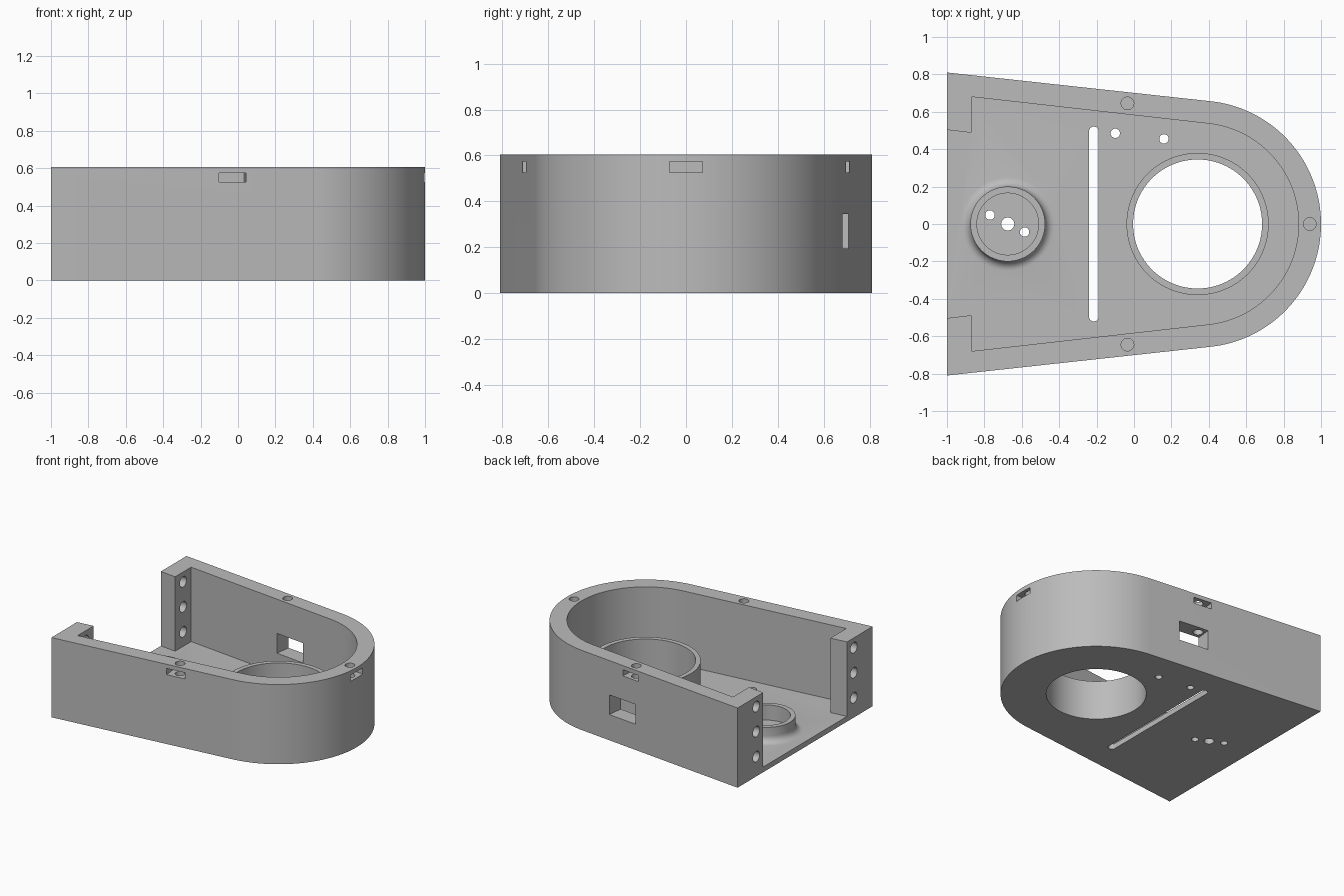
import bpy, bmesh, math
from mathutils import Matrix, Vector

cube = bpy.data.objects.get("Cube")
if cube:
    bpy.data.objects.remove(cube, do_unlink=True)

HEIGHT, FLOOR = 0.605, 0.04
CX = 0.34                       # centre of the rounded end
TAPER = math.atan(0.109)        # slant of the side walls

grey = bpy.data.materials.new("grey plastic")
grey.use_nodes = True
colour = (0.5, 0.5, 0.5, 1)
grey.diffuse_color = colour
grey.node_tree.nodes["Principled BSDF"].inputs["Base Color"].default_value = colour


def finish(name, bm):
    bmesh.ops.recalc_face_normals(bm, faces=bm.faces)
    mesh = bpy.data.meshes.new(name)
    bm.to_mesh(mesh)
    bm.free()
    mesh.materials.append(grey)
    ob = bpy.data.objects.new(name, mesh)
    bpy.context.collection.objects.link(ob)
    return ob


def prism(name, points, z0, z1):
    bm = bmesh.new()
    face = bm.faces.new([bm.verts.new((x, y, z0)) for x, y in points])
    up = bmesh.ops.extrude_face_region(bm, geom=[face])["geom"]
    bmesh.ops.translate(bm, vec=(0, 0, z1 - z0),
                        verts=[v for v in up if isinstance(v, bmesh.types.BMVert)])
    return finish(name, bm)


def arc(cx, cy, r, start, end, steps):
    angles = [start + (end - start) * i / steps for i in range(steps + 1)]
    return [(cx + r * math.cos(a), cy + r * math.sin(a)) for a in angles]


def cylinder(name, x, y, r, z0, z1, steps=32):
    return prism(name, arc(x, y, r, 0, math.tau, steps)[:-1], z0, z1)


def box(name, centre, size, turn=0):
    bm = bmesh.new()
    m = Matrix.Translation(centre) @ Matrix.Rotation(turn, 4, "Z") @ Matrix.Diagonal((*size, 1))
    bmesh.ops.create_cube(bm, size=1, matrix=m)
    return finish(name, bm)


def lathe(name, x, y, profile, steps=64):
    bm = bmesh.new()
    rings = [[bm.verts.new((px, py, z)) for px, py in arc(x, y, r, 0, math.tau, steps)[:-1]]
             for r, z in profile]
    for low, high in zip(rings, rings[1:]):
        for i in range(steps):
            j = (i + 1) % steps
            bm.faces.new((low[i], low[j], high[j], high[i]))
    bm.faces.new(rings[0])
    bm.faces.new(rings[-1])
    return finish(name, bm)


def combine(target, tool, operation):
    mod = target.modifiers.new("cut", "BOOLEAN")
    mod.operation, mod.solver, mod.object = operation, "EXACT", tool
    graph = bpy.context.evaluated_depsgraph_get()
    mesh = bpy.data.meshes.new_from_object(target.evaluated_get(graph))
    target.modifiers.clear()
    target.data = mesh
    bpy.data.objects.remove(tool, do_unlink=True)


def rounded_end(r):
    sweep = math.pi / 2 - TAPER
    return arc(CX, 0, r, -sweep, sweep, 72)


# Tapered body with a round end
outer = rounded_end(0.66)
housing = prism("housing", [(-1, -0.81)] + outer + [(-1, 0.81)], 0, HEIGHT)

# Cavity, leaving the floor, the walls and two end posts
half = [(-0.87, 0.68), (-0.87, 0.488), (-1.1, 0.515)]
cavity = rounded_end(0.54) + half + [(x, -y) for x, y in reversed(half)]
combine(housing, prism("cavity", cavity, FLOOR, 1), "DIFFERENCE")

# Large collar and the filleted small boss
combine(housing, cylinder("collar", CX, 0, 0.38, 0.02, 0.3, 96), "UNION")
fillet = [(0.25 + 0.05 * math.cos(a), 0.09 + 0.05 * math.sin(a))
          for a in [math.radians(270 - 15 * i) for i in range(7)]]
combine(housing, lathe("boss", -0.675, 0, [(0.25, 0.02)] + fillet + [(0.2, 0.155)]), "UNION")
combine(housing, cylinder("boss_pocket", -0.675, 0, 0.165, FLOOR, 1, 64), "DIFFERENCE")
combine(housing, cylinder("collar_bore", CX, 0, 0.345, -1, 1, 96), "DIFFERENCE")

# Floor holes and long slot
for x, y, r in [(-0.675, 0, 0.035), (-0.77, 0.048, 0.025), (-0.585, -0.043, 0.025),
                (-0.1, 0.485, 0.025), (0.16, 0.455, 0.025)]:
    combine(housing, cylinder("floor_hole", x, y, r, -1, 0.1), "DIFFERENCE")
slot = arc(-0.215, 0.495, 0.026, 0, math.pi, 12) + arc(-0.215, -0.495, 0.026, math.pi, math.tau, 12)
combine(housing, prism("floor_slot", slot, -1, 0.1), "DIFFERENCE")

# Window in the back wall
combine(housing, box("window", (0.04, 0.64, 0.27), (0.24, 0.3, 0.15), -TAPER), "DIFFERENCE")

# Nut slots and vertical screw holes in the rim
for x, y, turn in [(-0.035, 0.645, -TAPER), (-0.035, -0.645, TAPER), (0.94, 0, math.pi / 2)]:
    out = Vector((x - CX, y, 0)) if y == 0 else Vector((math.sin(TAPER), math.copysign(math.cos(TAPER), y), 0))
    centre = Vector((x, y, 0.55)) + out.normalized() * 0.04
    combine(housing, box("nut_slot", centre, (0.145, 0.16, 0.047), turn), "DIFFERENCE")
    combine(housing, cylinder("rim_hole", x, y, 0.034, 0.3, 1), "DIFFERENCE")

# Screw holes through the end posts
for side in (-1, 1):
    for z in (0.15, 0.34, 0.53):
        drill = cylinder("post_hole", 0, 0, 0.04, -0.2, 0.2)
        drill.data.transform(Matrix.Translation((-0.935, side * 0.585, z)) @ Matrix.Rotation(math.pi / 2, 4, "Y"))
        combine(housing, drill, "DIFFERENCE")

bpy.ops.object.select_all(action="DESELECT")
housing.select_set(True)
bpy.context.view_layer.objects.active = housing
bpy.ops.object.shade_smooth_by_angle(angle=math.radians(30))
